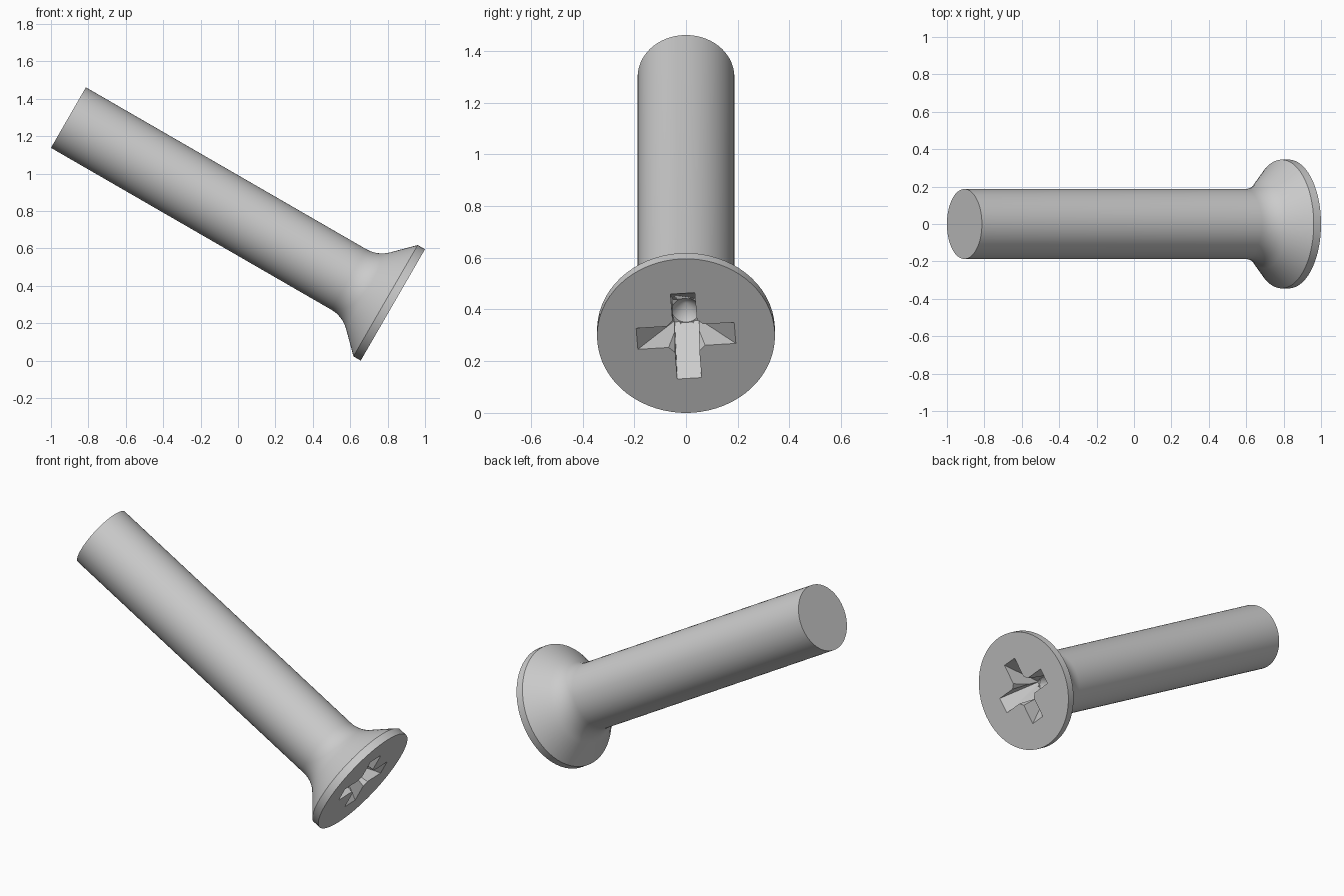
import bpy, bmesh
from math import sin, cos, tan, pi, radians
from mathutils import Matrix

cube = bpy.data.objects.get("Cube")
if cube:
    bpy.data.objects.remove(cube, do_unlink=True)

HEAD_R, SHAFT_R, LENGTH, RIM = 0.344, 0.187, 2.003, 0.045

steel = bpy.data.materials.new("grey_steel")
steel.use_nodes = True
steel.diffuse_color = (0.6, 0.6, 0.6, 1)
steel.node_tree.nodes["Principled BSDF"].inputs["Base Color"].default_value = (0.6, 0.6, 0.6, 1)


def make_object(name, bm):
    bmesh.ops.remove_doubles(bm, verts=bm.verts, dist=1e-5)
    bmesh.ops.recalc_face_normals(bm, faces=bm.faces)
    mesh = bpy.data.meshes.new(name)
    bm.to_mesh(mesh)
    bm.free()
    mesh.materials.append(steel)
    obj = bpy.data.objects.new(name, mesh)
    bpy.context.collection.objects.link(obj)
    return obj


def lathe(name, profile, sides):
    """Revolve (radius, depth) points around the axis, capping open ends."""
    bm = bmesh.new()
    rings = []
    for r, z in profile:
        if r == 0:
            rings.append([bm.verts.new((0, 0, z))] * sides)
        else:
            angles = [2 * pi * (i + 0.5) / sides for i in range(sides)]
            rings.append([bm.verts.new((r * cos(a), r * sin(a), z)) for a in angles])
    for a, b in zip(rings, rings[1:]):
        for i in range(sides):
            j = (i + 1) % sides
            bm.faces.new(dict.fromkeys((a[i], a[j], b[j], b[i])))
    for ring, (r, z) in ((rings[0], profile[0]), (rings[-1], profile[-1])):
        if r > 0:
            bm.faces.new(ring)
    return make_object(name, bm)


def wing(name, angle):
    """Tapered slot running across the recess."""
    bm = bmesh.new()
    outline = [(-0.204, -0.02), (0.204, -0.02), (0.05, 0.2), (-0.05, 0.2)]
    face = bm.faces.new([bm.verts.new((x, -0.047, z)) for x, z in outline])
    out = bmesh.ops.extrude_face_region(bm, geom=[face])
    moved = [v for v in out["geom"] if isinstance(v, bmesh.types.BMVert)]
    bmesh.ops.translate(bm, verts=moved, vec=(0, 0.094, 0))
    bmesh.ops.rotate(bm, verts=bm.verts, matrix=Matrix.Rotation(angle, 3, "Z"))
    return make_object(name, bm)


# Countersunk head, filleted neck and plain shaft in one turned profile
fillet_r = 0.17
neck = RIM + HEAD_R - SHAFT_R + fillet_r * tan(pi / 8)
profile = [(HEAD_R, 0), (HEAD_R, RIM)]
for i in range(9):
    a = pi / 4 * (1 - i / 8)
    profile.append((SHAFT_R + fillet_r * (1 - cos(a)), neck - fillet_r * sin(a)))
profile.append((SHAFT_R, LENGTH))
screw = lathe("countersunk_screw", profile, 64)

# Cross recess: two slots, chamfered core and conical bottom
twist = radians(-4)
core = lathe("recess_core", [(0.093, -0.02), (0.06, 0.2)], 8)
core.data.transform(Matrix.Rotation(twist, 4, "Z"))
cutters = [
    wing("recess_slot_a", twist),
    wing("recess_slot_b", twist + pi / 2),
    core,
    lathe("recess_tip", [(0.055, 0.1), (0.055, 0.199), (0, 0.255)], 32),
]
bpy.context.view_layer.objects.active = screw
for cutter in cutters:
    mod = screw.modifiers.new(cutter.name, "BOOLEAN")
    mod.operation, mod.solver, mod.object = "DIFFERENCE", "EXACT", cutter
    bpy.ops.object.modifier_apply(modifier=mod.name)
    bpy.data.objects.remove(cutter, do_unlink=True)

# Lean the screw with its head low on the left side
screw.rotation_euler = (0, radians(-60), 0)
screw.location = (0.828, 0, HEAD_R * cos(pi / 6))

bpy.ops.object.select_all(action="DESELECT")
screw.select_set(True)
bpy.ops.object.shade_smooth_by_angle(angle=radians(30))
